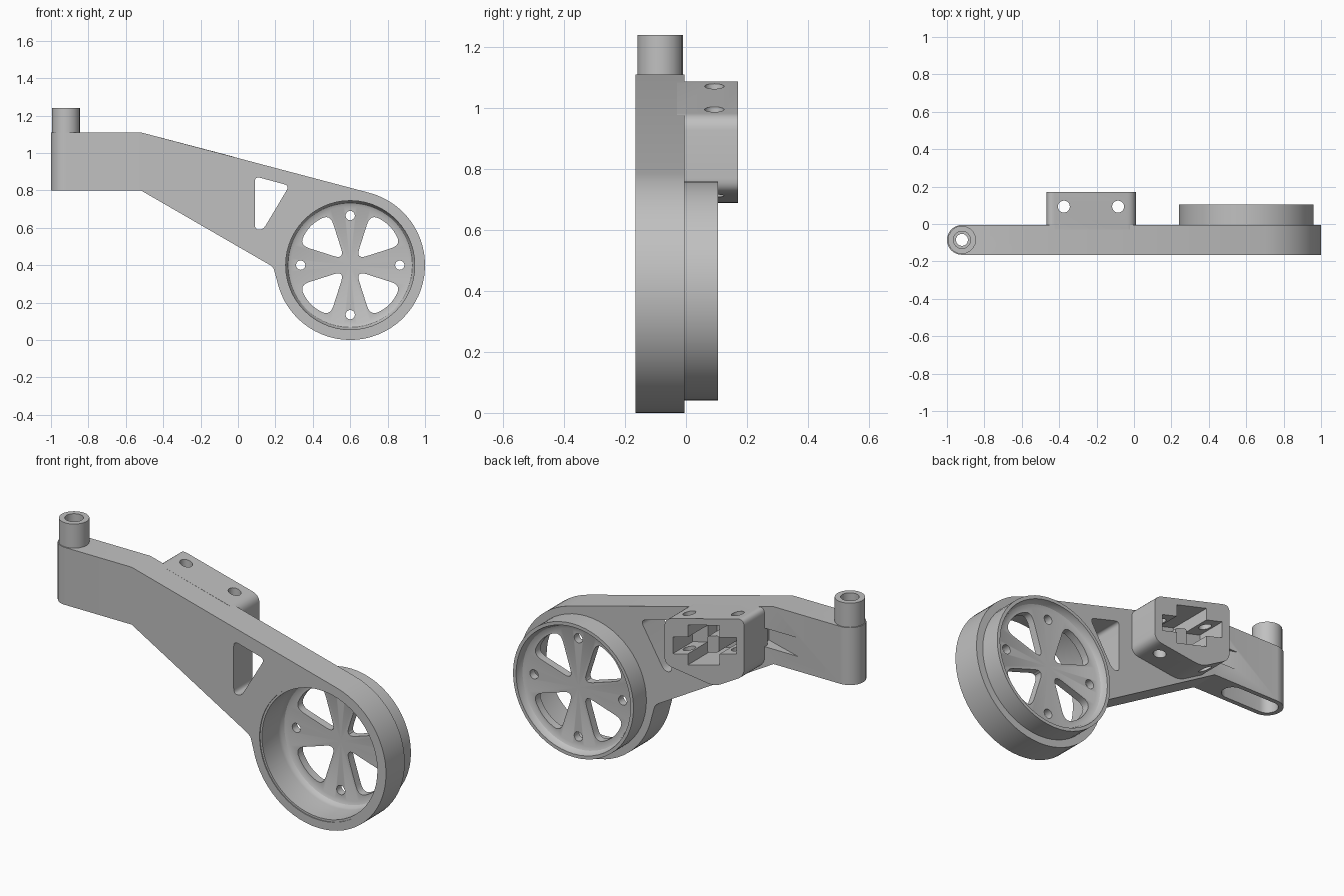
import bpy, bmesh, math
from mathutils import Vector

if "Cube" in bpy.data.objects:
    bpy.data.objects.remove(bpy.data.objects["Cube"])

GREY = bpy.data.materials.new("plain_grey")
GREY.use_nodes = True
COLOR = (0.53, 0.53, 0.53, 1)
GREY.diffuse_color = COLOR
GREY.node_tree.nodes["Principled BSDF"].inputs["Base Color"].default_value = COLOR


def add_object(name, bm):
    bmesh.ops.recalc_face_normals(bm, faces=bm.faces)
    mesh = bpy.data.meshes.new(name)
    bm.to_mesh(mesh)
    bm.free()
    mesh.materials.append(GREY)
    obj = bpy.data.objects.new(name, mesh)
    bpy.context.collection.objects.link(obj)
    return obj


def prism(name, pts, a, b, axis="Y"):
    """Extrude a 2D outline along Y (points are x, z) or Z (points are x, y)."""
    bm = bmesh.new()
    place = (lambda p: (p[0], a, p[1])) if axis == "Y" else (lambda p: (p[0], p[1], a))
    face = bm.faces.new([bm.verts.new(place(p)) for p in pts])
    ext = bmesh.ops.extrude_face_region(bm, geom=[face])
    shift = Vector((0, b - a, 0)) if axis == "Y" else Vector((0, 0, b - a))
    bmesh.ops.translate(bm, vec=shift, verts=[v for v in ext["geom"] if isinstance(v, bmesh.types.BMVert)])
    return add_object(name, bm)


def arc(cx, cy, r, start, end, n):
    angles = [math.radians(start + (end - start) * i / n) for i in range(n + 1)]
    return [(cx + r * math.cos(t), cy + r * math.sin(t)) for t in angles]


def circle(cx, cy, r, n=24):
    return arc(cx, cy, r, 0, 360, n)[:-1]


def rounded(corners, r, steps=6):
    """Round each corner of a polygon; r is the distance trimmed off each edge."""
    out = []
    for i, c in enumerate(corners):
        c = Vector(c)
        before = Vector(corners[i - 1]) - c
        after = Vector(corners[(i + 1) % len(corners)]) - c
        p = c + before.normalized() * min(r, before.length * 0.45)
        q = c + after.normalized() * min(r, after.length * 0.45)
        for k in range(steps + 1):
            t = k / steps
            out.append(tuple(p * (1 - t) ** 2 + c * 2 * t * (1 - t) + q * t * t))
    return out


def lathe(name, profile, cx, cz, n=56):
    """Spin a closed (radius, y) profile about a Y axis."""
    bm = bmesh.new()
    verts = [bm.verts.new((cx + r, y, cz)) for r, y in profile]
    edges = [bm.edges.new((v, verts[i - 1])) for i, v in enumerate(verts)]
    bmesh.ops.spin(bm, geom=verts + edges, cent=(cx, 0, cz), axis=(0, 1, 0),
                   angle=math.tau, steps=n, use_duplicate=False)
    bmesh.ops.remove_doubles(bm, verts=bm.verts, dist=0.0002)
    lone = [e for e in bm.edges if not e.link_faces]
    bmesh.ops.delete(bm, geom=lone, context="EDGES")
    return add_object(name, bm)


def combine(obj, tool, operation="DIFFERENCE"):
    mod = obj.modifiers.new("cut", "BOOLEAN")
    mod.operation = operation
    mod.solver = "EXACT"
    mod.object = tool
    bpy.context.view_layer.objects.active = obj
    bpy.ops.object.modifier_apply(modifier=mod.name)


cutters = []


def cut(targets, *args, **kw):
    tool = prism("cutter", *args, **kw)
    tool.hide_render = True
    cutters.append(tool)
    for target in targets:
        combine(target, tool)


FRONT, BACK = -0.165, -0.005
HX, HZ = 0.6, 0.4
PX, PY = -0.92, -0.085


def top_line(x):
    return 1.11 - 0.262 * (x + 0.52)


# Arm: bent bar flowing into the hub ring, with a rounded free end
outline = [(PX, 0.8), (PX, 1.11), (-0.52, 1.11)]
outline += arc(HX, HZ, 0.4, 75, -168, 44)
outline += [(0.197, 0.36), (0.19, 0.383), (0.172, 0.4), (-0.52, 0.8)]
arm = prism("arm", outline, FRONT, BACK)
barrel = prism("arm_end", circle(PX, PY, 0.08, 32), 0.8, 1.11, axis="Z")
combine(arm, barrel, "UNION")
bpy.data.objects.remove(barrel)
cut([arm], circle(HX, HZ, 0.356, 56), -0.3, 0.2)

# Triangular lightening window
cut([arm], rounded([(0.09, 0.875), (0.275, 0.825), (0.135, 0.59), (0.09, 0.59)], 0.03), -0.3, 0.2)

# Hub: stepped drum with a thin web and filleted corners
hub = lathe("hub", [
    (0.345, -0.16), (0.36, -0.16), (0.36, 0.105), (0.342, 0.105), (0.338, 0.085),
    (0.328, 0.07), (0.31, 0.062), (0, 0.062), (0, 0.02), (0.315, 0.02),
    (0.332, 0.012), (0.342, -0.004), (0.345, -0.02)], HX, HZ)

# Four web openings and four bolt holes
opening = rounded([(0.03, 0.03), (0.275, 0.108), (0.215, 0.215), (0.108, 0.275)], 0.06)
for i in range(4):
    c, s = round(math.cos(i * math.pi / 2)), round(math.sin(i * math.pi / 2))
    cut([hub], [(HX + c * x - s * z, HZ + s * x + c * z) for x, z in opening], -0.1, 0.15)
    cut([hub], circle(HX + c * 0.265, HZ + s * 0.265, 0.025, 16), -0.1, 0.15)

# Mounting block behind the arm, following its slopes
block = prism("mount_block", rounded([
    (-0.467, top_line(-0.467)), (0.01, top_line(0.01)), (0.01, 0.725),
    (-0.29, 0.685), (-0.467, 0.785)], 0.045), -0.03, 0.17)

# Cross-shaped pocket opening to the back
for x0, x1, top, bottom, floor in ((-0.42, -0.04, 0.1, 0.19, 0.0), (-0.32, -0.13, 0.035, 0.25, -0.08)):
    cut([block, arm], [(x0, top_line(x0) - top), (x1, top_line(x1) - top),
                       (x1, top_line(x1) - bottom), (x0, top_line(x0) - bottom)], floor, 0.3)

# Vertical screw holes through the block
for x in (-0.375, -0.085):
    cut([block], circle(x, 0.093, 0.032), 0.5, 1.3, axis="Z")

# Rail inside the pocket
prism("pocket_rail", rounded([(-0.26, 0.92), (-0.19, 0.90), (-0.19, 0.81), (-0.26, 0.83)], 0.015), -0.09, 0.09)

# Tapered notch on the back of the arm beside the block
cut([arm], [(-0.44, 0.02), (-0.44, -0.08), (-0.74, 0.02)], 0.88, 0.98, axis="Z")

# Slot in the underside of the free end
slot = arc(PX, PY, 0.055, 90, 270, 12) + arc(-0.7, PY, 0.055, -90, 90, 12)
cut([arm], slot, 0.7, 0.9, axis="Z")

# Post on the free end, with a counterbored through hole
post = prism("post", circle(PX, PY, 0.075, 20), 1.08, 1.24, axis="Z")
cut([post, arm], circle(PX, PY, 0.032), 0.7, 1.4, axis="Z")
cut([post], circle(PX, PY, 0.046), 1.16, 1.4, axis="Z")

for tool in cutters:
    bpy.data.objects.remove(tool)

# Smooth the curved surfaces and keep the edges crisp
bpy.ops.object.select_all(action="DESELECT")
for obj in bpy.context.collection.objects:
    if obj.type == "MESH":
        obj.select_set(True)
        bpy.context.view_layer.objects.active = obj
bpy.ops.object.shade_smooth_by_angle(angle=math.radians(30))
